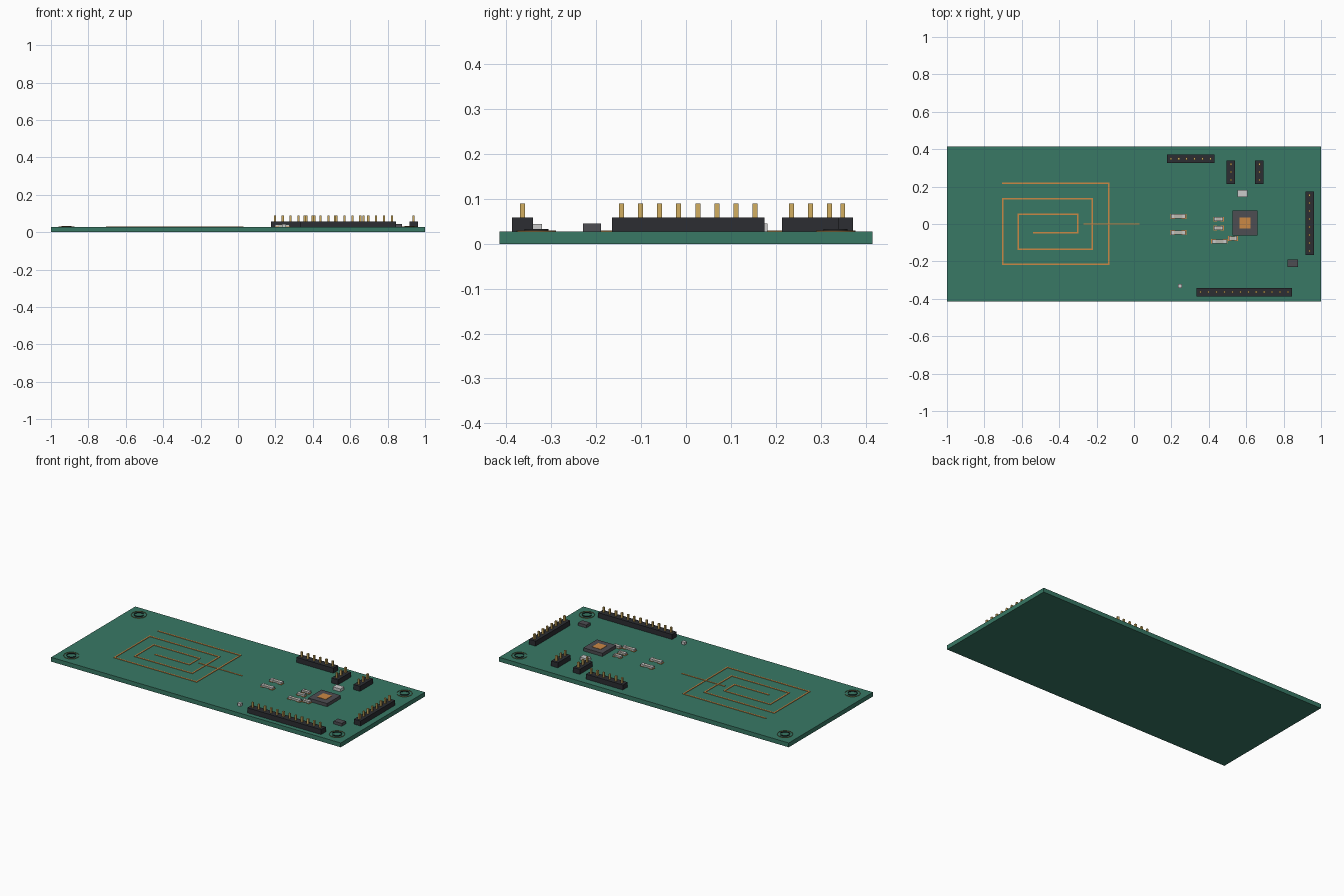
import bpy, bmesh
from mathutils import Matrix, Vector

if "Cube" in bpy.data.objects:
    bpy.data.objects.remove(bpy.data.objects["Cube"])

TOP = 0.027      # upper face of the board
PITCH = 0.0425   # pin spacing


def material(name, r, g, b):
    m = bpy.data.materials.new(name)
    m.diffuse_color = (r, g, b, 1)
    m.use_nodes = True
    m.node_tree.nodes["Principled BSDF"].inputs["Base Color"].default_value = m.diffuse_color
    return m


GREEN = material("board_green", 0.04, 0.19, 0.13)
BLACK = material("black_plastic", 0.025, 0.027, 0.032)
DARK = material("chip_grey", 0.075, 0.075, 0.085)
GOLD = material("gold", 0.65, 0.43, 0.12)
COPPER = material("copper", 0.6, 0.25, 0.06)
SILVER = material("silver", 0.65, 0.65, 0.62)
CERAMIC = material("ceramic", 0.5, 0.48, 0.43)


def finish(name, bm, mat):
    me = bpy.data.meshes.new(name)
    bm.to_mesh(me)
    bm.free()
    ob = bpy.data.objects.new(name, me)
    me.materials.append(mat)
    bpy.context.collection.objects.link(ob)
    return ob


def boxes(name, items, mat):
    """Each item is (centre x, centre y, size x, size y, low z, high z)."""
    bm = bmesh.new()
    for x, y, sx, sy, z0, z1 in items:
        mtx = Matrix.Translation((x, y, (z0 + z1) / 2)) @ Matrix.Diagonal((sx, sy, z1 - z0, 1))
        bmesh.ops.create_cube(bm, size=1, matrix=mtx)
    return finish(name, bm, mat)


def header(name, x, y, count, along_x):
    length, width = count * PITCH, 0.046
    sx, sy = (length, width) if along_x else (width, length)
    boxes(name + "_body", [(x, y, sx, sy, TOP, 0.058)], BLACK)
    pins = []
    for i in range(count):
        d = (i - (count - 1) / 2) * PITCH
        px, py = (x + d, y) if along_x else (x, y + d)
        pins.append((px, py, 0.011, 0.011, 0.05, 0.09))
    boxes(name + "_pins", pins, GOLD)


def passive(name, x, y, length, width):
    """Two-terminal part: solder pads, ceramic body and metal end caps."""
    cap = length * 0.22
    ends = [x - length / 2 + cap / 2, x + length / 2 - cap / 2]
    boxes(name + "_pads", [(e, y, cap + 0.008, width + 0.003, TOP, 0.030) for e in ends], COPPER)
    boxes(name + "_body", [(x, y, length - 2 * cap, width * 0.94, 0.029, 0.040)], CERAMIC)
    boxes(name + "_caps", [(e, y, cap, width, 0.029, 0.041) for e in ends], SILVER)


# Board
boxes("board", [(0, 0, 2, 0.83, 0, TOP)], GREEN)

# Spiral antenna and its feed line
path = [(-0.703, 0.219), (-0.136, 0.219), (-0.136, -0.214), (-0.703, -0.214),
        (-0.703, 0.134), (-0.222, 0.134), (-0.222, -0.134), (-0.618, -0.134),
        (-0.618, 0.053), (-0.302, 0.053), (-0.302, -0.048), (-0.537, -0.048)]
W = 0.008
traces = [((a[0] + b[0]) / 2, (a[1] + b[1]) / 2,
           abs(a[0] - b[0]) + W, abs(a[1] - b[1]) + W, TOP, 0.030)
          for a, b in zip(path, path[1:])]
boxes("antenna_spiral", traces, COPPER)
boxes("antenna_feed", [(-0.12, 0.001, 0.30, 0.006, TOP, 0.030)], COPPER)


# Mounting hole rims: open-ended tube walls at the four corners
def rims(name, radius, z0, z1, mat):
    bm = bmesh.new()
    for sx in (-1, 1):
        for sy in (-1, 1):
            bmesh.ops.create_cone(bm, cap_ends=False, segments=32, radius1=radius,
                                  radius2=radius, depth=z1 - z0,
                                  matrix=Matrix.Translation((sx * 0.917, sy * 0.333, (z0 + z1) / 2)))
    for f in bm.faces:
        f.smooth = True
    finish(name, bm, mat)


rims("mounting_pad_rims", 0.044, TOP, 0.030, COPPER)
rims("mounting_hole_rims", 0.027, TOP, 0.033, BLACK)

# Pin headers
header("header_top", 0.303, 0.349, 6, True)
header("header_bottom", 0.59, -0.364, 12, True)
header("header_right", 0.939, 0.005, 8, False)
header("jumper_left", 0.518, 0.277, 3, False)
header("jumper_right", 0.670, 0.277, 3, False)

# Main chip with exposed thermal pad
boxes("main_chip", [(0.593, 0.005, 0.132, 0.134, TOP, 0.047)], DARK)
boxes("main_chip_pad", [(0.593, 0.006, 0.060, 0.060, 0.046, 0.049)], COPPER)

# Small regulator chip
boxes("small_chip", [(0.849, -0.209, 0.056, 0.040, TOP, 0.045)], DARK)

# Crystal and indicator lamp
boxes("crystal", [(0.580, 0.163, 0.052, 0.038, TOP, 0.045)], SILVER)
boxes("indicator", [(0.245, -0.331, 0.022, 0.020, TOP, 0.044)], SILVER)

# Capacitors and resistors
for i, (x, y, l, w) in enumerate([
        (0.237, 0.041, 0.078, 0.024), (0.237, -0.046, 0.078, 0.024),
        (0.453, 0.026, 0.048, 0.022), (0.453, -0.021, 0.048, 0.022),
        (0.457, -0.093, 0.080, 0.022), (0.529, -0.077, 0.044, 0.024)]):
    passive(f"passive_{i + 1}", x, y, l, w)
